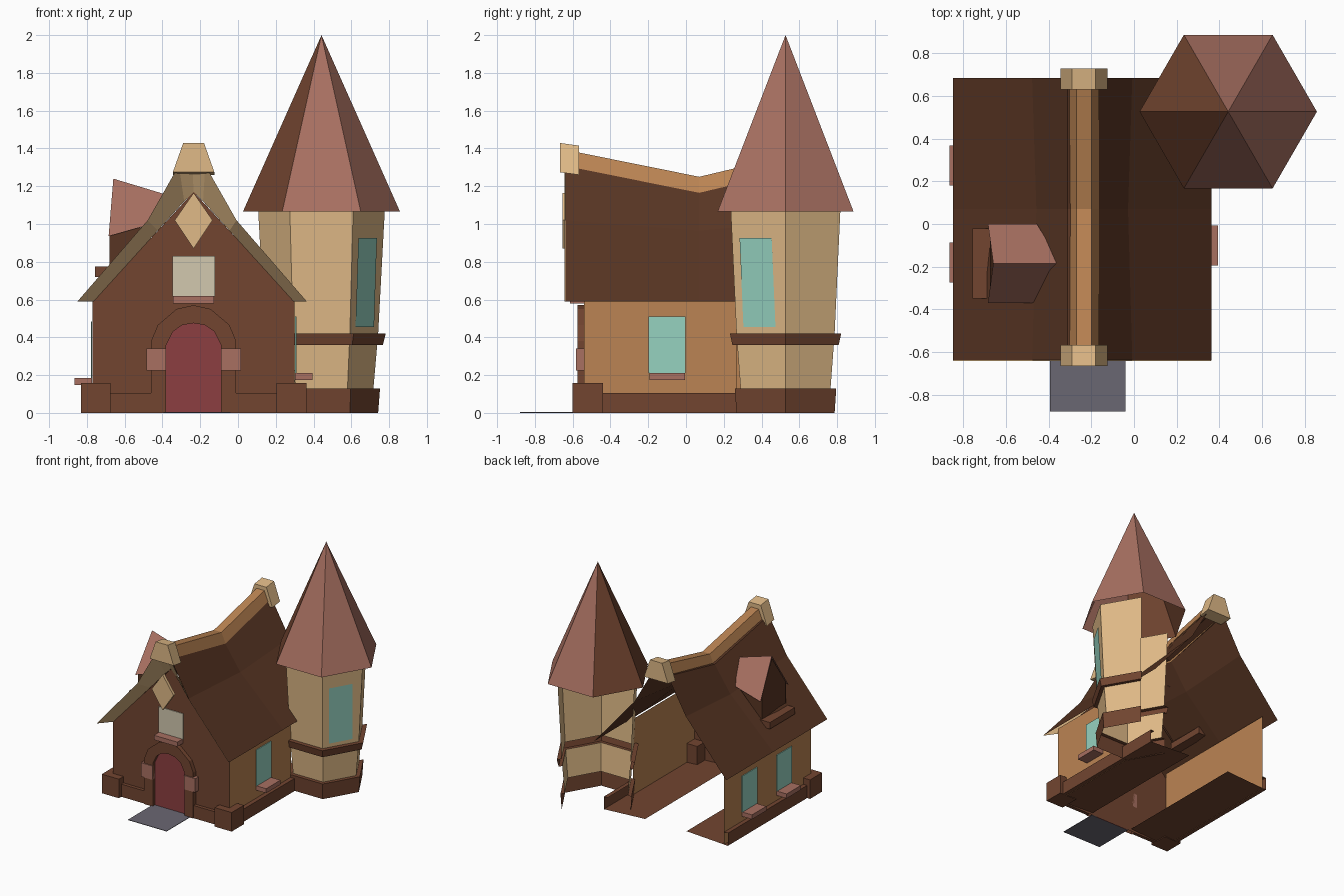
import bpy, bmesh, math
from mathutils import Vector

if "Cube" in bpy.data.objects:
    bpy.data.objects.remove(bpy.data.objects["Cube"])

def material(name, hexcol):
    m = bpy.data.materials.new(name)
    c = [int(hexcol[i:i + 2], 16) / 255 for i in (0, 2, 4)]
    m.diffuse_color = [((v + .055) / 1.055) ** 2.4 if v > .04 else v / 12.92 for v in c] + [1]
    m.use_nodes = True
    m.node_tree.nodes["Principled BSDF"].inputs["Base Color"].default_value = m.diffuse_color
    return m

TAN = material("tan plaster", "E0BA87")
ORANGE = material("orange wall", "BB8453")
BROWN = material("brown timber", "724530")
ROOF = material("dark roof", "583523")
MAUVE = material("mauve tile", "A87061")
RED = material("red door", "8C3E41")
TEAL = material("teal glass", "96D2C0")
BEIGE = material("beige glass", "D2C8AF")
GREY = material("grey stone", "6A6772")
CX = -0.235          # house centre line
FRONT, BACK = -0.54, 0.60

def mesh(name, verts, faces, mat, mat2=None, rule=None):
    bm = bmesh.new()
    vs = [bm.verts.new(v) for v in verts]
    for f in faces:
        bm.faces.new([vs[i] for i in f])
    bmesh.ops.recalc_face_normals(bm, faces=bm.faces)
    me = bpy.data.meshes.new(name)
    bm.normal_update()
    if rule:
        for f in bm.faces:
            f.material_index = 1 if rule(f) else 0
    bm.to_mesh(me)
    bm.free()
    me.materials.append(mat)
    if mat2:
        me.materials.append(mat2)
    ob = bpy.data.objects.new(name, me)
    bpy.context.collection.objects.link(ob)
    return ob

def prism(name, poly, y0, y1, mat):
    """(x, z) outline pushed from y0 to y1"""
    n = len(poly)
    v = [(x, y0, z) for x, z in poly] + [(x, y1, z) for x, z in poly]
    f = [list(range(n)), list(range(2 * n - 1, n - 1, -1))]
    f += [(i, (i + 1) % n, n + (i + 1) % n, n + i) for i in range(n)]
    return mesh(name, v, f, mat)

def box(name, x0, x1, y0, y1, z0, z1, mat):
    return prism(name, [(x0, z0), (x1, z0), (x1, z1), (x0, z1)], y0, y1, mat)

def grid(name, rows, mat):
    """skin between rows of points"""
    n = len(rows[0])
    f = [(r * n + i, r * n + i + 1, (r + 1) * n + i + 1, (r + 1) * n + i)
         for r in range(len(rows) - 1) for i in range(n - 1)]
    return mesh(name, [p for r in rows for p in r], f, mat)

def mirrored(pts, cx=CX):
    """half outline as (offset, z) from outside to the centre -> full outline in x"""
    right = [(cx + o, z) for o, z in pts]
    left = [(cx - o, z) for o, z in reversed(pts)]
    return right + (left[1:] if pts[-1][0] == 0 else left)

# House walls; the back is open and the right wall stops inside the tower
gable = mirrored([(.535, 0), (.535, .59), (0, 1.17)])
mesh("front_wall", [(x, FRONT, z) for x, z in gable], [range(5)], BROWN)
for s, side, end in ((1, "right", .27), (-1, "left", BACK)):
    x = CX + s * .535
    grid(side + "_wall", [[(x, FRONT, 0), (x, end, 0)], [(x, FRONT, .63), (x, end, .63)]], ORANGE)
    # plinth skirt with its floor strip
    prof = [(.19, .02), (.57, 0), (.57, .105), (.535, .105)]
    grid(side + "_plinth", [[(CX + s * o, FRONT, z), (CX + s * o, BACK, z)] for o, z in prof], BROWN)
    a, b = sorted((CX + s * .597, CX + s * .44))
    box(side + "_corner_block", a, b, -.6, -.44, 0, .158, BROWN)
    a, b = sorted((CX + s * .44, CX + s * .225))
    box(side + "_front_plinth", a, b, -.568, FRONT, 0, .105, BROWN)
    # impost stones beside the door
    a, b = sorted((CX + s * .25, CX + s * .145))
    box(side + "_door_stone", a, b, -.583, FRONT, .225, .34, MAUVE)

# Sagging main roof: three cross-sections along y
sections = [(-.638, [(.607, .59), (.235, 1.02), (.07, 1.31), (0, 1.34)]),
            (.07, [(.607, .59), (.215, .965), (.07, 1.175), (0, 1.2)]),
            (.685, [(.607, .59), (.235, 1.02), (.07, 1.31), (0, 1.34)])]
RX = CX - .008
grid("main_roof", [[(x, y, z) for x, z in mirrored(p, RX)] for y, p in sections], ROOF)

# Tan soffit under the front overhang
inner = mirrored([(.53, .59), (.19, .965), (.05, 1.12), (0, 1.17)])
grid("front_soffit", [[(x, -.642, z) for x, z in mirrored(sections[0][1], RX)],
                      [(x, FRONT - .005, z) for x, z in inner]], TAN)

# Ridge beam and its end caps
beam = []
for y, t in ((-.6, 1.385), (.07, 1.25), (.66, 1.39)):
    beam.append([(CX + o, y, t + dz) for o, dz in ((.07, -.085), (.035, 0), (-.035, 0), (-.07, -.085))])
grid("ridge_beam", beam, ORANGE)
for y0, y1, name in ((-.667, -.567, "front"), (.73, .63, "back")):
    cap = prism(name + "_ridge_cap", mirrored([(.11, 1.26), (.055, 1.415)]), y0, y1, TAN)
    for v in cap.data.vertices:
        if abs(v.co.y - y0) < .01:
            v.co.z += .014

# Gable ornament and upper window
prism("gable_diamond", [(CX, .87), (CX + .1, 1.02), (CX, 1.165), (CX - .1, 1.02)], -.655, -.63, TAN)
box("upper_window", CX - .113, CX + .113, -.549, FRONT - .003, .615, .83, BEIGE)
box("upper_window_sill", CX - .108, CX + .108, -.615, FRONT, .58, .618, MAUVE)

# Door with arch and path
out_arch = mirrored([(.225, 0), (.225, .38), (.19, .465), (.09, .55), (0, .57)])
in_arch = mirrored([(.145, 0), (.145, .36), (.11, .43), (.06, .465), (0, .475)])
prism("door", in_arch, -.549, FRONT - .003, RED)
loops = [(out_arch, FRONT), (out_arch, -.575), (in_arch, -.575), (in_arch, FRONT)]
grid("door_arch", [[(x, y, z) for x, z in lp] for lp, y in loops], BROWN)
box("path", CX - .16, CX + .195, -.88, -.545, 0, .004, GREY)

# Side windows with sills
for s, y, z0, z1 in ((1, -.1, .21, .51), (-1, .275, .185, .485), (-1, -.18, .185, .485)):
    w = CX + s * .538
    a, b = sorted((w, w + s * .006))
    box("side_window", a, b, y - .098, y + .098, z0, z1, TEAL)
    a, b = sorted((w, w + s * .092))
    box("side_window_sill", a, b, y - .094, y + .094, z0 - .037, z0, MAUVE)

# Dormer on the left slope
DY = -.185
ridge = [(-.66, DY, 1.24), (-.345, DY, 1.145)]
eaves = [(x, DY + e, z) for e in (.185, -.185) for x, z in ((-.455, 1.0), (-.685, .935))]
mesh("dormer_roof", ridge + eaves, [(0, 1, 2, 3), (1, 0, 5, 4)], MAUVE)
for e in (.157, -.157):
    mesh("dormer_side", [(-.68, DY + e, .96), (-.68, DY + e, .77), (-.46, DY + e, .99)], [(0, 1, 2)], ROOF)
mesh("dormer_front", [(-.675, DY - .157, .77), (-.675, DY + .157, .77), (-.675, DY + .157, .97),
                      (-.66, DY, 1.22), (-.675, DY - .157, .97)], [range(5)], ROOF)
box("dormer_sill", -.757, -.66, DY - .165, DY + .165, .72, .775, BROWN)

# Hexagonal tower; the two faces behind the house are left open
TX, TY = .442, .527
def tower_ring(name, prof, sides, mat):
    def pt(k, r, z):
        return (TX + r * math.cos(k * math.pi / 3), TY + r * math.sin(k * math.pi / 3), z)
    return grid(name, [[pt(k, r, z) for k in sides] for r, z in prof], mat)

open_sides = range(3, 8)
tower_ring("tower_upper_wall", [(.30, .42), (.335, 1.07)], open_sides, TAN)
tower_ring("tower_band", [(.295, .36), (.325, .36), (.34, .42), (.30, .42)], open_sides, BROWN)
tower_ring("tower_lower_wall", [(.275, .13), (.295, .36)], open_sides, TAN)
tower_ring("tower_base", [(.30, 0), (.31, .13), (.275, .13)], open_sides, BROWN)

# Spire: mauve, with brown on the two house-facing sides
ring = [(TX + .416 * math.cos(k * math.pi / 3), TY + .416 * math.sin(k * math.pi / 3), 1.065) for k in range(6)]
mesh("tower_spire", ring + [(TX, TY, 2.0)], [(k, (k + 1) % 6, 6) for k in range(6)],
     MAUVE, BROWN, lambda f: f.calc_center_median().x < TX - .1)

# Tower window on the front right face
n = Vector((math.cos(-math.pi / 6), math.sin(-math.pi / 6), 0))
t = Vector((.5, .866, 0))
pts = []
for r, z, shift in ((.302, .455, -.005), (.329, .925, -.015)):
    c = Vector((TX, TY, z)) + n * (r * .866 + .006) + t * shift
    pts.append([c - t * .098, c + t * .098])
grid("tower_window", pts, TEAL)
